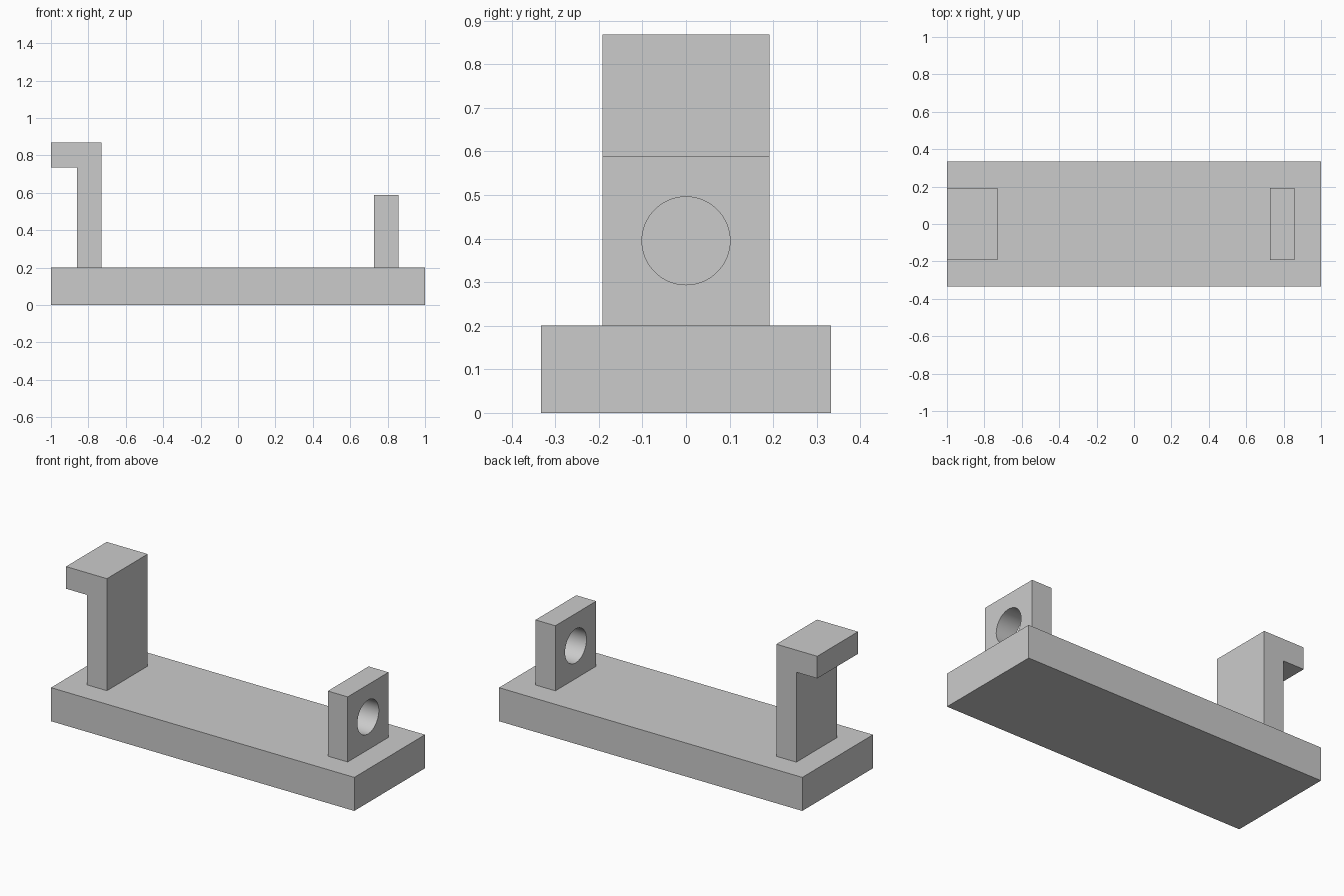
import bpy
import math

default_cube = bpy.data.objects.get("Cube")
if default_cube:
    bpy.data.objects.remove(default_cube, do_unlink=True)

# Single plain grey material
grey = bpy.data.materials.new("plain grey")
grey.use_nodes = True
colour = (0.6, 0.6, 0.6, 1)
grey.diffuse_color = colour
grey.node_tree.nodes["Principled BSDF"].inputs["Base Color"].default_value = colour

BASE_TOP = 0.2
BASE_HALF_DEPTH = 0.333
POST_HALF_DEPTH = 0.192


def extrude_profile(name, profile, half_depth):
    """Extrude an (x, z) outline, listed counter-clockwise, along y."""
    n = len(profile)
    verts = [(x, y, z) for y in (-half_depth, half_depth) for x, z in profile]
    faces = [tuple(range(n)), tuple(reversed(range(n, 2 * n)))]
    faces += [(i, i + n, (i + 1) % n + n, (i + 1) % n) for i in range(n)]
    mesh = bpy.data.meshes.new(name)
    mesh.from_pydata(verts, [], faces)
    mesh.materials.append(grey)
    obj = bpy.data.objects.new(name, mesh)
    bpy.context.collection.objects.link(obj)
    return obj


def rectangle(x0, x1, z0, z1):
    return [(x0, z0), (x1, z0), (x1, z1), (x0, z1)]


# Base slab
extrude_profile("base_plate", rectangle(-1, 1, 0, BASE_TOP), BASE_HALF_DEPTH)

# Tall post with an outward lip
hook = [(-0.862, BASE_TOP), (-0.73, BASE_TOP), (-0.73, 0.868),
        (-1, 0.868), (-1, 0.736), (-0.862, 0.736)]
extrude_profile("hooked_post", hook, POST_HALF_DEPTH)

# Short post with a round through hole
post = extrude_profile("bored_post", rectangle(0.727, 0.858, BASE_TOP, 0.588),
                       POST_HALF_DEPTH)
bpy.ops.mesh.primitive_cylinder_add(vertices=64, radius=0.101, depth=0.5,
                                    location=(0.79, 0, 0.395),
                                    rotation=(0, math.pi / 2, 0))
cutter = bpy.context.object
cutter.name = "hole_cutter"
cutter.hide_render = True
cutter.data.materials.append(grey)

bore = post.modifiers.new("bore", 'BOOLEAN')
bore.operation = 'DIFFERENCE'
bore.solver = 'EXACT'
bore.object = cutter

bpy.ops.object.select_all(action='DESELECT')
post.select_set(True)
bpy.context.view_layer.objects.active = post
bpy.ops.object.modifier_apply(modifier=bore.name)
bpy.data.objects.remove(cutter, do_unlink=True)
bpy.ops.object.shade_smooth_by_angle(angle=math.radians(30))
